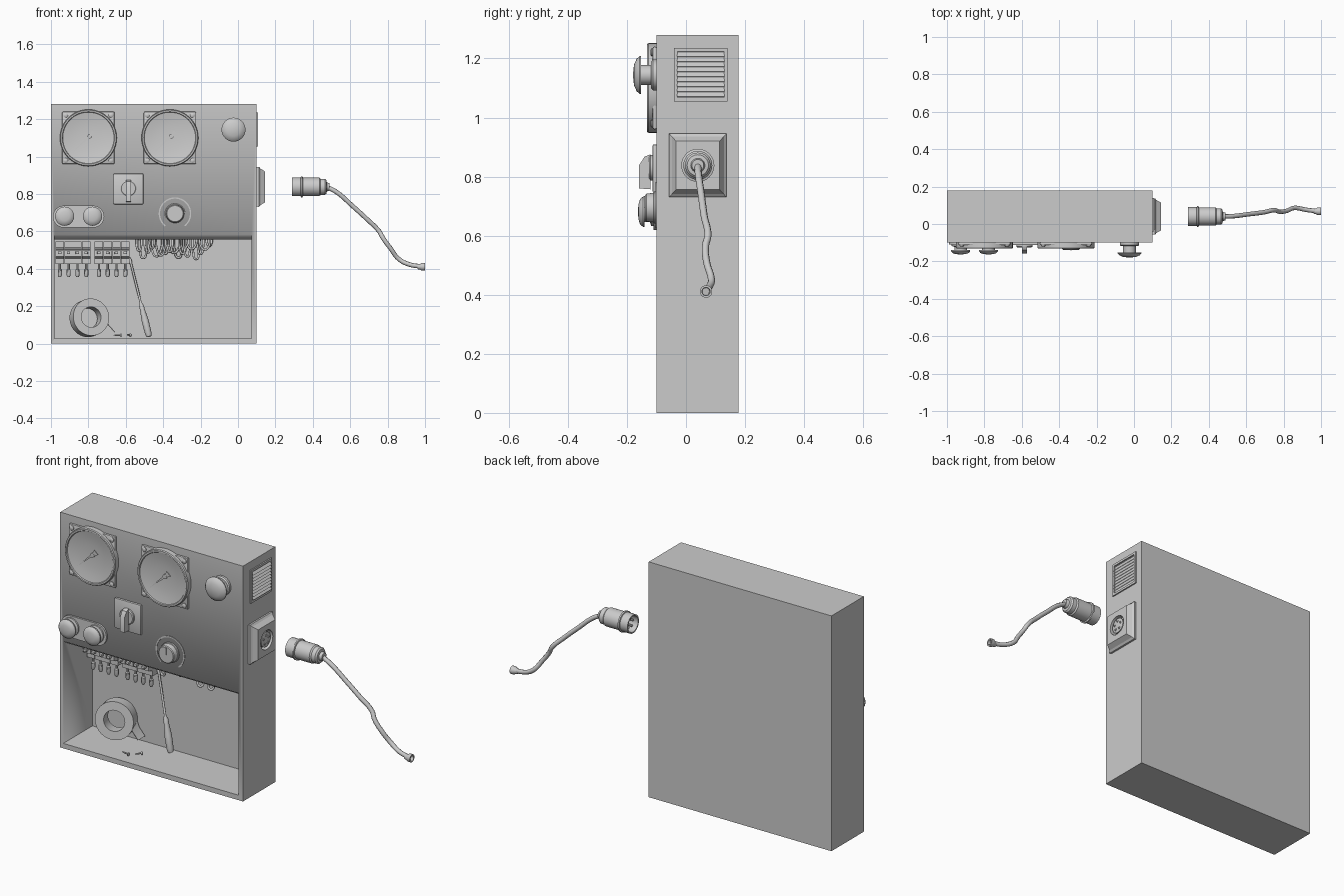
import bpy, bmesh, math, random
from mathutils import Vector, Matrix

if "Cube" in bpy.data.objects:
    bpy.data.objects.remove(bpy.data.objects["Cube"])

random.seed(4)
OUT = Vector((0, -1, 0))
RIGHT = Vector((1, 0, 0))
UP = Vector((0, 0, 1))


def finish(name, bm, smooth=True):
    bmesh.ops.recalc_face_normals(bm, faces=bm.faces)
    me = bpy.data.meshes.new(name)
    bm.to_mesh(me)
    bm.free()
    ob = bpy.data.objects.new(name, me)
    bpy.context.collection.objects.link(ob)
    bpy.ops.object.select_all(action='DESELECT')
    bpy.context.view_layer.objects.active = ob
    ob.select_set(True)
    if smooth:
        bpy.ops.object.shade_smooth_by_angle(angle=math.radians(35))
    return ob


def lathe(name, profile, loc, axis=OUT, segs=32):
    """Revolve (radius, height) points about an axis starting at loc."""
    bm = bmesh.new()
    vs = [bm.verts.new((r, 0, h)) for r, h in profile]
    edges = [bm.edges.new(p) for p in zip(vs, vs[1:])]
    bmesh.ops.spin(bm, geom=vs + edges, cent=(0, 0, 0), axis=(0, 0, 1),
                   angle=2 * math.pi, steps=segs, use_duplicate=False)
    bmesh.ops.remove_doubles(bm, verts=bm.verts, dist=1e-5)
    rot = Vector(axis).to_track_quat('Z', 'Y').to_matrix().to_4x4()
    bm.transform(Matrix.Translation(loc) @ rot)
    return finish(name, bm)


def box(name, lo, hi, bevel=0, rot=None):
    lo, hi = Vector(lo), Vector(hi)
    bm = bmesh.new()
    bmesh.ops.create_cube(bm, size=1)
    bm.transform(Matrix.Diagonal((*(hi - lo), 1)))
    if bevel:
        bmesh.ops.bevel(bm, geom=bm.edges[:], offset=bevel, segments=2, profile=0.5, affect='EDGES')
    if rot:
        bm.transform(rot.to_4x4())
    bm.transform(Matrix.Translation((lo + hi) / 2))
    return finish(name, bm)


def prism(name, pts, start, step):
    """Extrude a polygon; step along x (points are y,z) or along y (points are x,z)."""
    step = Vector(step)
    bm = bmesh.new()
    f = bm.faces.new([bm.verts.new((start, a, b) if step.x else (a, start, b)) for a, b in pts])
    g = bmesh.ops.extrude_face_region(bm, geom=[f])
    bmesh.ops.translate(bm, vec=step, verts=[v for v in g['geom'] if isinstance(v, bmesh.types.BMVert)])
    return finish(name, bm)


def tube(name, pts, r, cyclic=False):
    cu = bpy.data.curves.new(name, 'CURVE')
    cu.dimensions = '3D'
    cu.bevel_depth = r
    cu.bevel_resolution = 2
    cu.resolution_u = 6
    cu.use_fill_caps = True
    sp = cu.splines.new('BEZIER')
    sp.bezier_points.add(len(pts) - 1)
    for p, co in zip(sp.bezier_points, pts):
        p.co = co
        p.handle_left_type = p.handle_right_type = 'AUTO'
    ob = bpy.data.objects.new(name, cu)
    bpy.context.collection.objects.link(ob)
    return ob


def cut(ob, cutter):
    m = ob.modifiers.new('cut', 'BOOLEAN')
    m.operation = 'DIFFERENCE'
    m.solver = 'EXACT'
    m.object = cutter
    bpy.context.view_layer.objects.active = ob
    bpy.ops.object.modifier_apply(modifier=m.name)
    bpy.data.objects.remove(cutter)


# Cabinet with open lower compartment (its ceiling edge is chamfered)
cabinet = box('cabinet', (-1, -0.1, 0), (0.1, 0.178, 1.28))
cut(cabinet, prism('compartment_cutter', [(-0.2, 0.027), (0.15, 0.027), (0.15, 0.556), (-0.06, 0.556),
                                          (-0.1, 0.583), (-0.2, 0.583)], -0.981, (1.053, 0, 0)))

# Round gauges on square plates
for i, x in enumerate((-0.80, -0.364)):
    z = 1.1
    box(f'gauge_plate_{i}', (x - 0.14, -0.113, z - 0.14), (x + 0.14, -0.098, z + 0.14), 0.006)
    lathe(f'gauge_dial_{i}', [(0.152, 0), (0.152, 0.027), (0.148, 0.032), (0.14, 0.032), (0.137, 0.027),
                              (0.105, 0.021), (0.06, 0.016), (0, 0.0145)], (x, -0.1, z), segs=48)
    for sx in (-1, 1):
        for sz in (-1, 1):
            lathe(f'gauge_screw_{i}', [(0.013, 0), (0.013, 0.004), (0.008, 0.007), (0, 0.008)],
                  (x + sx * 0.121, -0.113, z + sz * 0.121), segs=12)
    prism(f'gauge_needle_{i}', [(x + 0.012, z + 0.005), (x + 0.003, z + 0.014), (x - 0.083, z - 0.075)],
          -0.119, (0, -0.003, 0))
    prism(f'gauge_needle_tail_{i}', [(x + 0.003, z + 0.012), (x + 0.02, z + 0.04), (x + 0.042, z + 0.02),
                                     (x + 0.012, z + 0.004)], -0.119, (0, -0.003, 0))
    lathe(f'gauge_hub_{i}', [(0.012, 0), (0.012, 0.01), (0, 0.011)], (x + 0.008, -0.114, z + 0.009), segs=16)

# Emergency mushroom button
lathe('stop_button', [(0.052, 0), (0.052, 0.012), (0.046, 0.018), (0.034, 0.018), (0.034, 0.052), (0.064, 0.052),
                      (0.064, 0.057), (0.055, 0.067), (0.035, 0.076), (0, 0.08)], (-0.024, -0.1, 1.144))

# Selector switch
box('selector_plate', (-0.666, -0.113, 0.745), (-0.506, -0.098, 0.909), 0.005)
lathe('selector_base', [(0.043, 0), (0.043, 0.008), (0.038, 0.012), (0, 0.012)], (-0.586, -0.113, 0.83))
prism('selector_handle', [(-0.12, 0.875), (-0.14, 0.868), (-0.159, 0.838), (-0.159, 0.76), (-0.12, 0.757)],
      -0.599, (0.026, 0, 0))

# Twin push buttons on a pill-shaped plate
pill = [(-0.8525 + s * 0.0785 + 0.059 * math.cos(a), 0.679 + 0.059 * math.sin(a))
        for s, a0 in ((1, -90), (-1, 90)) for a in [math.radians(a0 + k * 15) for k in range(13)]]
prism('twin_button_plate', pill, -0.098, (0, -0.012, 0))
for i, x in enumerate((-0.927, -0.778)):
    lathe(f'push_button_{i}', [(0.048, 0), (0.048, 0.01), (0.034, 0.014), (0.034, 0.032), (0.051, 0.032),
                               (0.051, 0.038), (0.042, 0.048), (0.025, 0.053), (0, 0.055)], (x, -0.108, 0.681))

# Rotary knob with open scale arc
K = Vector((-0.337, -0.1, 0.695))
lathe('rotary_knob', [(0.054, 0), (0.054, 0.008), (0.05, 0.01), (0.047, 0.034), (0.043, 0.038), (0, 0.038)], K)
box('rotary_pointer', K + Vector((-0.003, -0.042, 0)), K + Vector((0.003, -0.037, 0.04)))
arc = [(K.x + r * math.cos(a), K.z + r * math.sin(a)) for r, rng in ((0.087, range(0, 37)), (0.08, range(36, -1, -1)))
       for a in [math.radians(-52 + k * 284 / 36) for k in rng]]
prism('rotary_scale', arc, -0.098, (0, -0.005, 0))

# Side vent: frame and sloped slats
for a in (0, 1):
    y = (-0.04, 0.128)[a]
    z = (1.055, 1.223)[a]
    box(f'vent_side_{a}', (0.098, y, 1.055), (0.107, y + 0.012, 1.235))
    box(f'vent_rail_{a}', (0.098, -0.04, z), (0.107, 0.14, z + 0.012))
for k in range(9):
    z = 1.072 + k * 0.0168
    bm = bmesh.new()
    bm.faces.new([bm.verts.new(c) for c in ((0.1, -0.03, z + 0.015), (0.1, 0.13, z + 0.015),
                                            (0.114, 0.13, z), (0.114, -0.03, z))])
    bmesh.ops.solidify(bm, geom=bm.faces[:], thickness=0.003)
    finish('vent_slat', bm, False)

# Power socket: tapered housing with round recess and contacts
SY, SZ = 0.04, 0.838
bm = bmesh.new()
rings = []
for x, h in ((0.098, 0.095), (0.112, 0.097), (0.12, 0.088), (0.145, 0.074)):
    rings.append([bm.verts.new((x, SY + sy * h, SZ + sz * h * 1.11))
                  for sy, sz in ((-1, -1), (1, -1), (1, 1), (-1, 1))])
for p, q in zip(rings, rings[1:]):
    for i in range(4):
        bm.faces.new((p[i], p[(i + 1) % 4], q[(i + 1) % 4], q[i]))
bm.faces.new(rings[0])
bm.faces.new(rings[-1])
socket = finish('socket_housing', bm, False)
cut(socket, lathe('socket_cutter', [(0, 0), (0.052, 0), (0.052, 0.1), (0, 0.1)], (0.115, SY, SZ), RIGHT))
lathe('socket_core', [(0.04, 0), (0.04, 0.026), (0.034, 0.028), (0, 0.028)], (0.114, SY, SZ), RIGHT)

# Plug: hollow shroud, flange, body, end nut, pins
lathe('plug_body', [(0, 0.07), (0.043, 0.07), (0.043, 0), (0.05, 0), (0.05, 0.045), (0.056, 0.047), (0.056, 0.055),
                    (0.049, 0.057), (0.049, 0.145), (0.043, 0.152), (0.043, 0.175), (0.036, 0.183),
                    (0.024, 0.185), (0.02, 0.2), (0, 0.2)], (0.29, SY, SZ), RIGHT)
for k in range(5):
    a = k * 2 * math.pi / 5 + 0.3
    dy, dz = 0.024 * math.cos(a), 0.024 * math.sin(a)
    lathe('plug_pin', [(0.006, 0), (0.006, 0.055), (0, 0.06)], (0.362, SY + dy, SZ + dz), -RIGHT, 10)
    lathe('socket_contact', [(0.007, 0), (0.007, 0.004), (0.004, 0.004), (0.004, 0)],
          (0.141, SY + dy, SZ + dz), RIGHT, 10)

# Cable and its end sleeve
tube('cable', [(0.475, 0.04, 0.838), (0.53, 0.042, 0.808), (0.61, 0.052, 0.738), (0.69, 0.062, 0.665),
               (0.755, 0.074, 0.6), (0.775, 0.066, 0.565), (0.815, 0.07, 0.51), (0.86, 0.086, 0.452),
               (0.92, 0.076, 0.422), (0.985, 0.068, 0.412)], 0.012)
lathe('cable_end', [(0, 0), (0.013, 0), (0.016, 0.014), (0.021, 0.022), (0.021, 0.039), (0.014, 0.039),
                    (0.013, 0.02), (0, 0.02)], (0.961, 0.068, 0.411), RIGHT, 20)

# Two banks of circuit breakers with outgoing leads
section = [(0.15, 0.545), (0.095, 0.545), (0.095, 0.515), (0.06, 0.505), (0.06, 0.465), (0.095, 0.455),
           (0.095, 0.425), (0.15, 0.425)]
for x0 in (-0.976, -0.767):
    for k in range(4):
        x = x0 + k * 0.047
        prism('breaker', section, x + 0.001, (0.045, 0, 0))
        box('breaker_lever', (x + 0.014, 0.042, 0.478), (x + 0.032, 0.065, 0.492), 0.002)
        lathe('breaker_lead', [(0, -0.03), (0.006, -0.03), (0.006, 0.03), (0.011, 0.035), (0.011, 0.065), (0.006, 0.075),
                               (0, 0.075)], (x + 0.0235, 0.115, 0.43), -UP, 10)
    box('breaker_bridge', (x0, 0.05, 0.494), (x0 + 0.187, 0.065, 0.502))

# Loose wire loops hanging from the compartment ceiling
for k in range(17):
    x = -0.53 + k * 0.0235
    y = random.uniform(0.07, 0.135)
    w = random.uniform(0.012, 0.035)
    d = random.uniform(0.03, 0.105)
    dy = random.uniform(-0.02, 0.01)
    tube('wire_loop', [(x - w, y, 0.56), (x - w * 0.8, y + dy, 0.556 - d * 0.6), (x, y + dy, 0.556 - d),
                       (x + w * 0.8, y, 0.556 - d * 0.6), (x + w, y - dy, 0.56)], 0.006)

# Tape roll leaning in the corner, with a loose tail
t_axis = Vector((0.3, -1, 0.12)).normalized()
T = Vector((-0.795, 0.09, 0.138))
lathe('tape_roll', [(0.055, -0.035), (0.1, -0.035), (0.1, 0.035), (0.055, 0.035), (0.055, -0.035)], T, t_axis, 40)
prism('tape_tail', [(-0.703, 0.13), (-0.69, 0.1), (-0.657, 0.062), (-0.66, 0.06), (-0.694, 0.098), (-0.708, 0.13)],
      0.08, (0, 0.06, 0))

# Screwdriver leaning on the back wall
foot, tip = Vector((-0.475, 0.1, 0.036)), Vector((-0.58, 0.14, 0.46))
lathe('screwdriver', [(0, 0), (0.013, 0.002), (0.018, 0.02), (0.019, 0.09), (0.013, 0.15), (0.013, 0.17), (0.006, 0.19),
                      (0.006, 0.4), (0.008, 0.425), (0.004, 0.438), (0, 0.438)], foot, tip - foot, 16)

# Small dropped screws
for loc, ax in (((-0.622, -0.05, 0.045), (-1, 0.1, 0)), ((-0.575, 0.0, 0.045), (-0.5, -1, 0.1))):
    lathe('loose_screw', [(0, 0), (0.009, 0.001), (0.009, 0.004), (0.004, 0.01), (0.004, 0.034), (0, 0.044)],
          loc, Vector(ax), 12)
